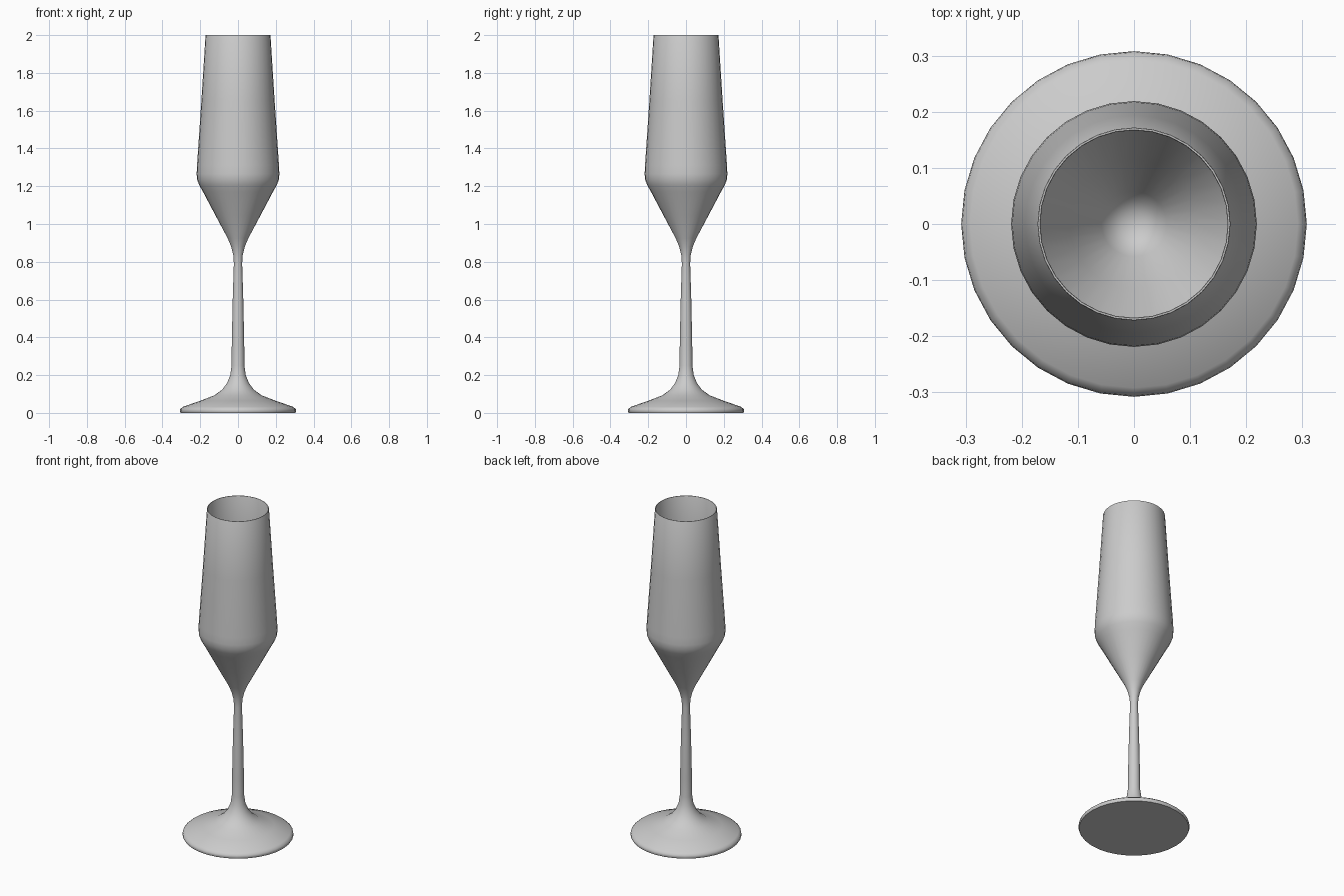
import bpy, bmesh, math

if "Cube" in bpy.data.objects:
    bpy.data.objects.remove(bpy.data.objects["Cube"])

SEGMENTS = 32

# Half-section (radius, height): foot, stem, outer bowl, rim, inner bowl
foot = [(0, 0), (0.304, 0), (0.308, 0.008), (0.306, 0.02), (0.292, 0.032),
        (0.2, 0.064), (0.125, 0.093), (0.085, 0.122), (0.058, 0.158), (0.041, 0.2)]
stem = [(0.034, 0.25), (0.033, 0.36), (0.028, 0.6), (0.022, 0.79), (0.025, 0.835),
        (0.036, 0.88)]
outer_bowl = [(0.055, 0.925), (0.12, 1.047), (0.185, 1.17), (0.205, 1.205),
              (0.217, 1.235), (0.219, 1.265), (0.217, 1.31), (0.194, 1.65), (0.172, 1.998)]
rim = [(0.171, 2.0), (0.168, 2.0), (0.167, 1.998)]
inner_bowl = [(0.189, 1.65), (0.212, 1.31), (0.214, 1.265), (0.211, 1.237),
              (0.2, 1.21), (0.18, 1.173), (0.115, 1.05), (0.058, 0.945),
              (0.042, 0.922), (0.022, 0.91), (0, 0.906)]


def lathe(name, profile):
    bm = bmesh.new()
    verts = [bm.verts.new((r, 0, z)) for r, z in profile]
    edges = [bm.edges.new(pair) for pair in zip(verts, verts[1:])]
    bmesh.ops.spin(bm, geom=verts + edges, cent=(0, 0, 0), axis=(0, 0, 1),
                   angle=math.tau, steps=SEGMENTS, use_merge=False)
    bmesh.ops.remove_doubles(bm, verts=bm.verts, dist=0.0001)
    bmesh.ops.recalc_face_normals(bm, faces=bm.faces)
    mesh = bpy.data.meshes.new(name)
    bm.to_mesh(mesh)
    bm.free()
    obj = bpy.data.objects.new(name, mesh)
    bpy.context.collection.objects.link(obj)
    return obj


# One continuous revolved body
glass = lathe("flute_glass", foot + stem + outer_bowl + rim + inner_bowl)
bpy.context.view_layer.objects.active = glass
glass.select_set(True)
bpy.ops.object.shade_smooth_by_angle(angle=math.radians(40))
